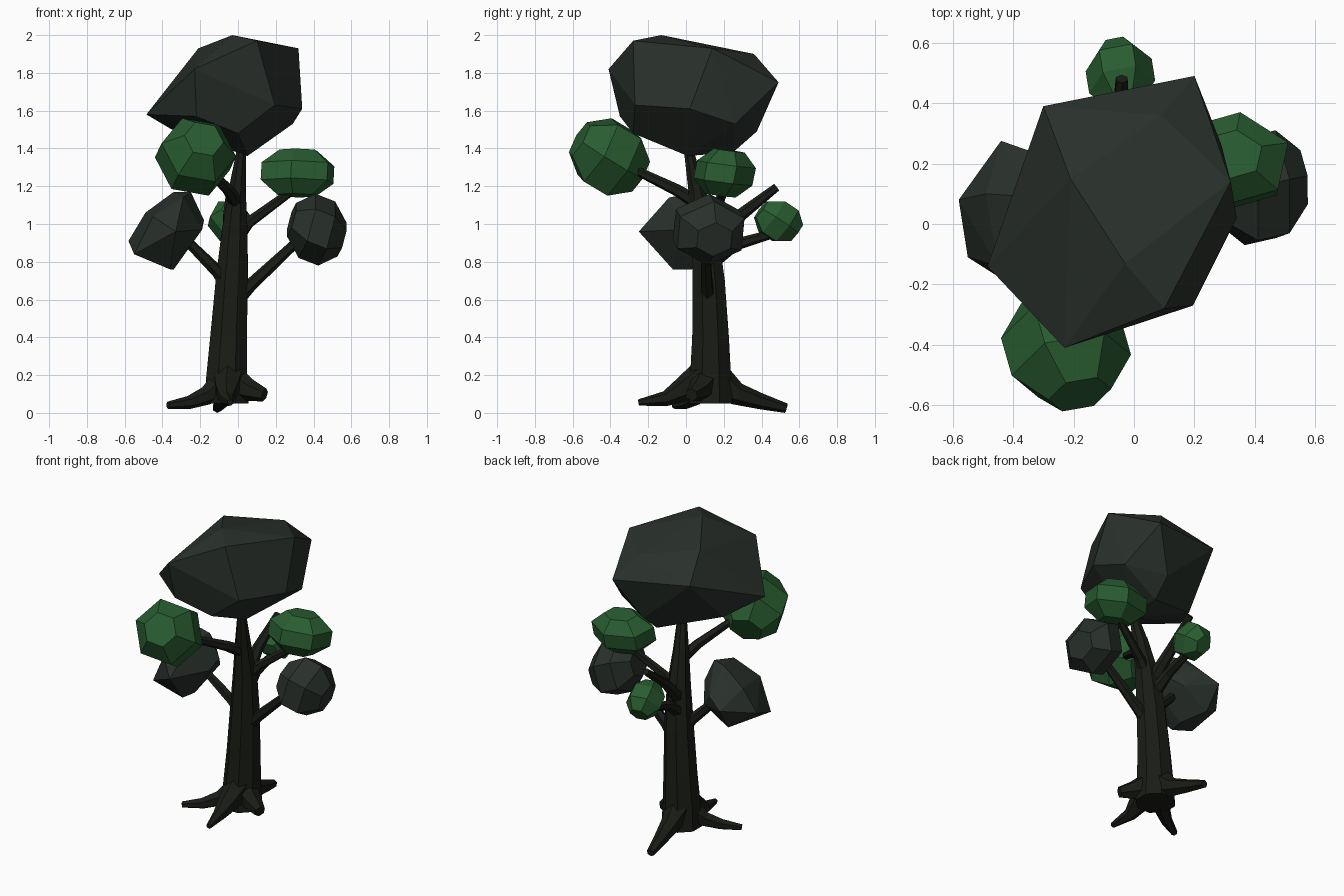
import bpy, bmesh, math
from mathutils import Vector, Euler


def material(name, rgb):
    m = bpy.data.materials.new(name)
    m.diffuse_color = (*rgb, 1)
    return m


BARK = material("bark", (0.010, 0.012, 0.008))
DARK = material("dark_leaves", (0.022, 0.030, 0.024))
GREEN = material("green_leaves", (0.022, 0.110, 0.030))


def finish(name, bm, mat):
    bmesh.ops.recalc_face_normals(bm, faces=bm.faces)
    me = bpy.data.meshes.new(name)
    bm.to_mesh(me)
    bm.free()
    me.materials.append(mat)
    ob = bpy.data.objects.new(name, me)
    bpy.context.collection.objects.link(ob)


def tube(name, path, sides=6):
    """Tapered faceted tube through (x, y, z, radius) stations."""
    bm = bmesh.new()
    pts = [Vector(p[:3]) for p in path]
    n = len(pts)
    rings, q, last = [], None, None
    for i, p in enumerate(pts):
        t = (pts[min(i + 1, n - 1)] - pts[max(i - 1, 0)]).normalized()
        q = t.to_track_quat('Z', 'Y') if q is None else last.rotation_difference(t) @ q
        last = t
        ring = []
        for k in range(sides):
            a = math.tau * (k + 0.5) / sides
            ring.append(bm.verts.new(p + q @ Vector((math.cos(a), math.sin(a), 0)) * path[i][3]))
        rings.append(ring)
    for a, b in zip(rings, rings[1:]):
        for k in range(sides):
            j = (k + 1) % sides
            bm.faces.new((a[k], a[j], b[j], b[k]))
    bm.faces.new(rings[0][::-1])
    bm.faces.new(rings[-1])
    finish(name, bm, BARK)


def hull(name, pts, mat):
    bm = bmesh.new()
    for p in pts:
        bm.verts.new(p)
    res = bmesh.ops.convex_hull(bm, input=bm.verts[:])
    inner = [v for v in res["geom_interior"] if isinstance(v, bmesh.types.BMVert)]
    bmesh.ops.delete(bm, geom=inner, context='VERTS')
    bmesh.ops.dissolve_limit(bm, angle_limit=math.radians(4), verts=bm.verts[:], edges=bm.edges[:])
    finish(name, bm, mat)


def clump(name, lo, hi, tilt, mat):
    """Faceted leaf clump, tilted and fitted to the given bounds."""
    rot = Euler([math.radians(a) for a in tilt]).to_matrix()
    pts = []
    for z, r in ((-0.9, 0.5), (-0.35, 0.95), (0.35, 0.95), (0.9, 0.5)):
        for k in range(6):
            a = math.tau * k / 6
            pts.append(rot @ Vector((r * math.cos(a), r * math.sin(a), z)))
    mn = [min(p[i] for p in pts) for i in range(3)]
    mx = [max(p[i] for p in pts) for i in range(3)]
    hull(name, [[lo[i] + (p[i] - mn[i]) / (mx[i] - mn[i]) * (hi[i] - lo[i]) for i in range(3)]
                for p in pts], mat)


# Trunk
tube("trunk", [(-0.06, 0.13, 0.05, 0.125), (-0.06, 0.13, 0.18, 0.118), (-0.05, 0.13, 0.4, 0.105),
               (-0.033, 0.12, 0.7, 0.092), (-0.018, 0.10, 0.95, 0.075), (-0.005, 0.06, 1.17, 0.05),
               (0.015, 0.02, 1.36, 0.03), (0.02, 0.02, 1.45, 0.022)], 8)

# Roots
tube("root_left", [(-0.08, 0.11, 0.16, 0.08), (-0.17, 0.06, 0.09, 0.05),
                   (-0.26, 0.0, 0.055, 0.035), (-0.37, -0.06, 0.04, 0.02)])
tube("root_front", [(-0.05, 0.10, 0.20, 0.09), (-0.06, -0.02, 0.12, 0.065),
                    (-0.06, -0.11, 0.075, 0.04), (-0.04, -0.25, 0.055, 0.017)])
tube("root_back", [(-0.07, 0.16, 0.18, 0.09), (-0.07, 0.27, 0.10, 0.06),
                   (-0.09, 0.40, 0.06, 0.042), (-0.11, 0.53, 0.025, 0.026)])
tube("root_right", [(-0.03, 0.11, 0.17, 0.085), (0.06, 0.07, 0.12, 0.06),
                    (0.14, 0.03, 0.095, 0.036)])

# Branches
tube("branch_right", [(-0.02, 0.12, 0.59, 0.045), (0.07, 0.11, 0.68, 0.034), (0.36, 0.10, 0.95, 0.024)])
tube("branch_left", [(-0.04, 0.11, 0.66, 0.045), (-0.11, 0.09, 0.75, 0.034), (-0.35, 0.03, 0.99, 0.022)])
tube("branch_upper_right", [(-0.01, 0.10, 0.93, 0.045), (0.06, 0.13, 1.01, 0.03), (0.32, 0.21, 1.2, 0.022)])
tube("branch_front", [(0.0, 0.08, 1.10, 0.04), (-0.05, -0.05, 1.18, 0.032), (-0.2, -0.36, 1.33, 0.02)])
tube("branch_back", [(-0.04, 0.13, 0.80, 0.045), (-0.05, 0.26, 0.89, 0.032), (-0.04, 0.5, 0.96, 0.022)])
tube("branch_bare", [(-0.03, 0.11, 0.87, 0.045), (-0.05, 0.28, 1.04, 0.034), (-0.04, 0.48, 1.195, 0.022)])

# Leaf clumps
clump("leaves_front", (-0.44, -0.62, 1.15), (-0.01, -0.19, 1.56), (60, 10, 10), GREEN)
clump("leaves_upper_right", (0.12, 0.04, 1.14), (0.51, 0.37, 1.40), (-8, 5, 20), GREEN)
clump("leaves_back", (-0.16, 0.36, 0.91), (0.07, 0.62, 1.12), (-125, 0, 10), GREEN)
clump("leaves_right", (0.26, -0.07, 0.78), (0.575, 0.31, 1.16), (5, 108, 15), DARK)
hull("leaves_left", [(-0.33, -0.25, 0.96), (-0.36, -0.07, 0.76), (-0.34, 0.03, 0.76), (-0.29, -0.09, 1.14),
                     (-0.25, 0.06, 1.17), (-0.34, 0.09, 1.17), (-0.19, -0.03, 0.97), (-0.18, 0.06, 1.02),
                     (-0.58, 0.08, 0.91), (-0.55, -0.11, 0.84), (-0.49, 0.10, 1.06), (-0.44, 0.275, 0.96),
                     (-0.34, 0.24, 1.02), (-0.25, 0.17, 0.92), (-0.43, 0.17, 0.81), (-0.45, -0.14, 1.04)], DARK)

# Crown
hull("crown", [(-0.23, -0.41, 1.82), (0.20, 0.49, 1.75), (0.32, 0.14, 1.93), (0.34, 0.02, 1.61),
               (0.195, -0.27, 1.63), (0.10, -0.28, 1.97), (-0.03, -0.13, 2.0), (-0.21, 0.15, 1.93),
               (0.09, 0.36, 1.90), (-0.30, 0.39, 1.80), (-0.485, -0.14, 1.58), (-0.22, -0.35, 1.57),
               (0.05, 0.01, 1.36), (0.04, 0.25, 1.38), (0.05, 0.375, 1.49), (0.29, 0.26, 1.53),
               (-0.35, 0.10, 1.50), (0.0, -0.28, 1.48), (-0.41, 0.08, 1.68)], DARK)
